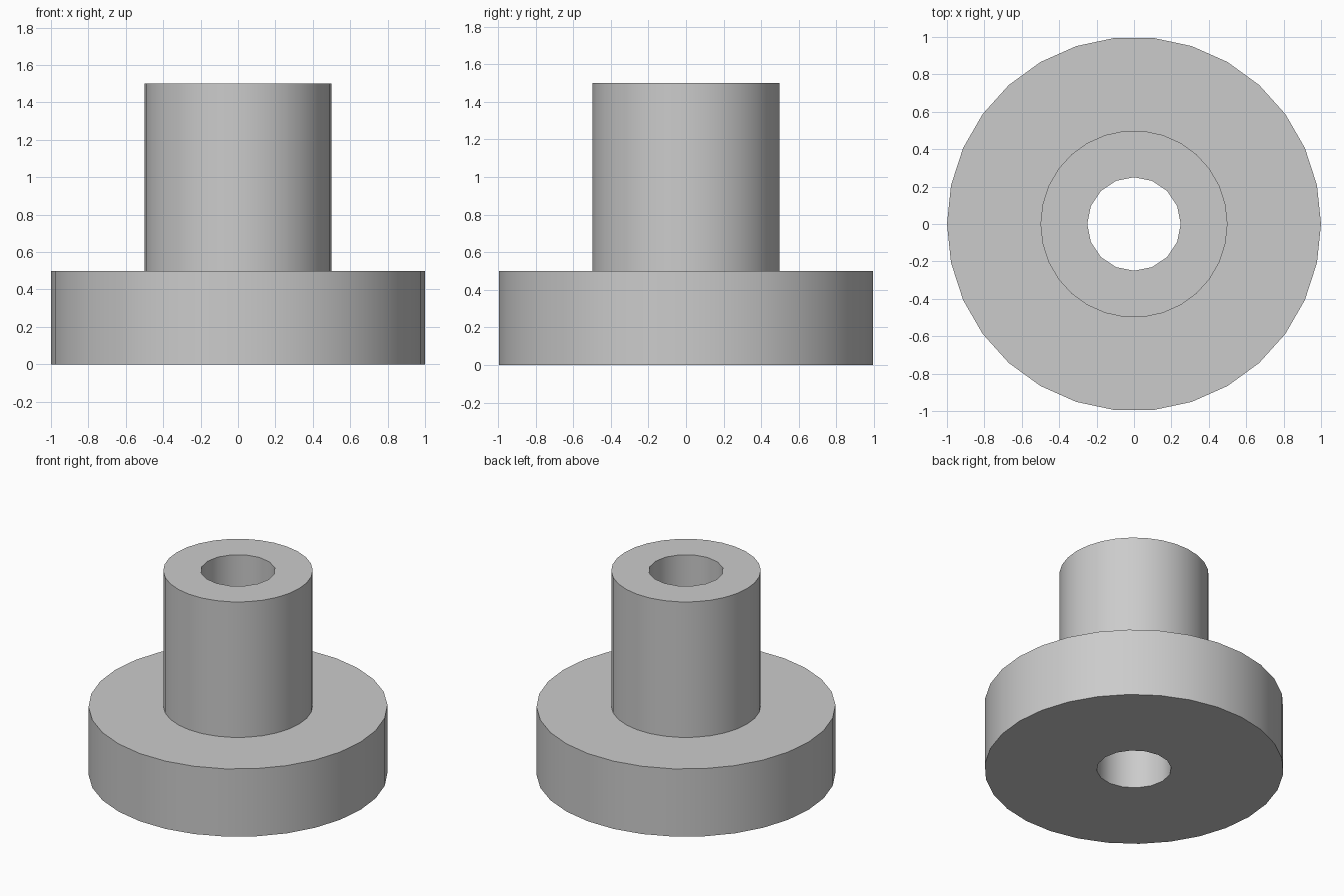
import bpy
import bmesh
import math

cube = bpy.data.objects.get("Cube")
if cube:
    bpy.data.objects.remove(cube, do_unlink=True)

OUTER_SIDES, BORE_SIDES = 30, 16
FLANGE_R, SLEEVE_R, BORE_R = 1.0, 0.5, 0.25
FLANGE_TOP, SLEEVE_TOP = 0.5, 1.5

grey = bpy.data.materials.new("plain grey")
grey.use_nodes = True
colour = (0.6, 0.6, 0.6, 1)
grey.diffuse_color = colour
grey.node_tree.nodes["Principled BSDF"].inputs["Base Color"].default_value = colour

bm = bmesh.new()


def ring(radius, z, sides):
    """Closed loop of vertices with one vertex on +x."""
    step = math.tau / sides
    return [bm.verts.new((radius * math.cos(i * step), radius * math.sin(i * step), z))
            for i in range(sides)]


def wall(lower, upper):
    """Quads between two loops with the same number of sides."""
    for i in range(len(lower)):
        j = (i + 1) % len(lower)
        bm.faces.new((lower[i], lower[j], upper[j], upper[i]))


def cap(outer, inner):
    """Flat annulus between two loops with different numbers of sides."""
    edges = []
    for loop in (outer, inner):
        for i, v in enumerate(loop):
            w = loop[(i + 1) % len(loop)]
            edges.append(bm.edges.get((v, w)) or bm.edges.new((v, w)))
    bmesh.ops.triangle_fill(bm, edges=edges, use_beauty=True)


# Flange and sleeve: one stepped outer surface
profile = [(FLANGE_R, 0), (FLANGE_R, FLANGE_TOP),
           (SLEEVE_R, FLANGE_TOP), (SLEEVE_R, SLEEVE_TOP)]
outer = [ring(r, z, OUTER_SIDES) for r, z in profile]
for lower, upper in zip(outer, outer[1:]):
    wall(lower, upper)

# Through bore
bore = [ring(BORE_R, z, BORE_SIDES) for z in (0, SLEEVE_TOP)]
wall(bore[1], bore[0])

# Bottom and top end faces
cap(outer[0], bore[0])
cap(outer[-1], bore[1])
bmesh.ops.recalc_face_normals(bm, faces=bm.faces[:])

mesh = bpy.data.meshes.new("flanged_bushing")
bm.to_mesh(mesh)
bm.free()
mesh.materials.append(grey)
bushing = bpy.data.objects.new("flanged_bushing", mesh)
bpy.context.collection.objects.link(bushing)

# Smooth round walls, crisp rims
bpy.ops.object.select_all(action="DESELECT")
bushing.select_set(True)
bpy.context.view_layer.objects.active = bushing
bpy.ops.object.shade_smooth_by_angle(angle=math.radians(30))
